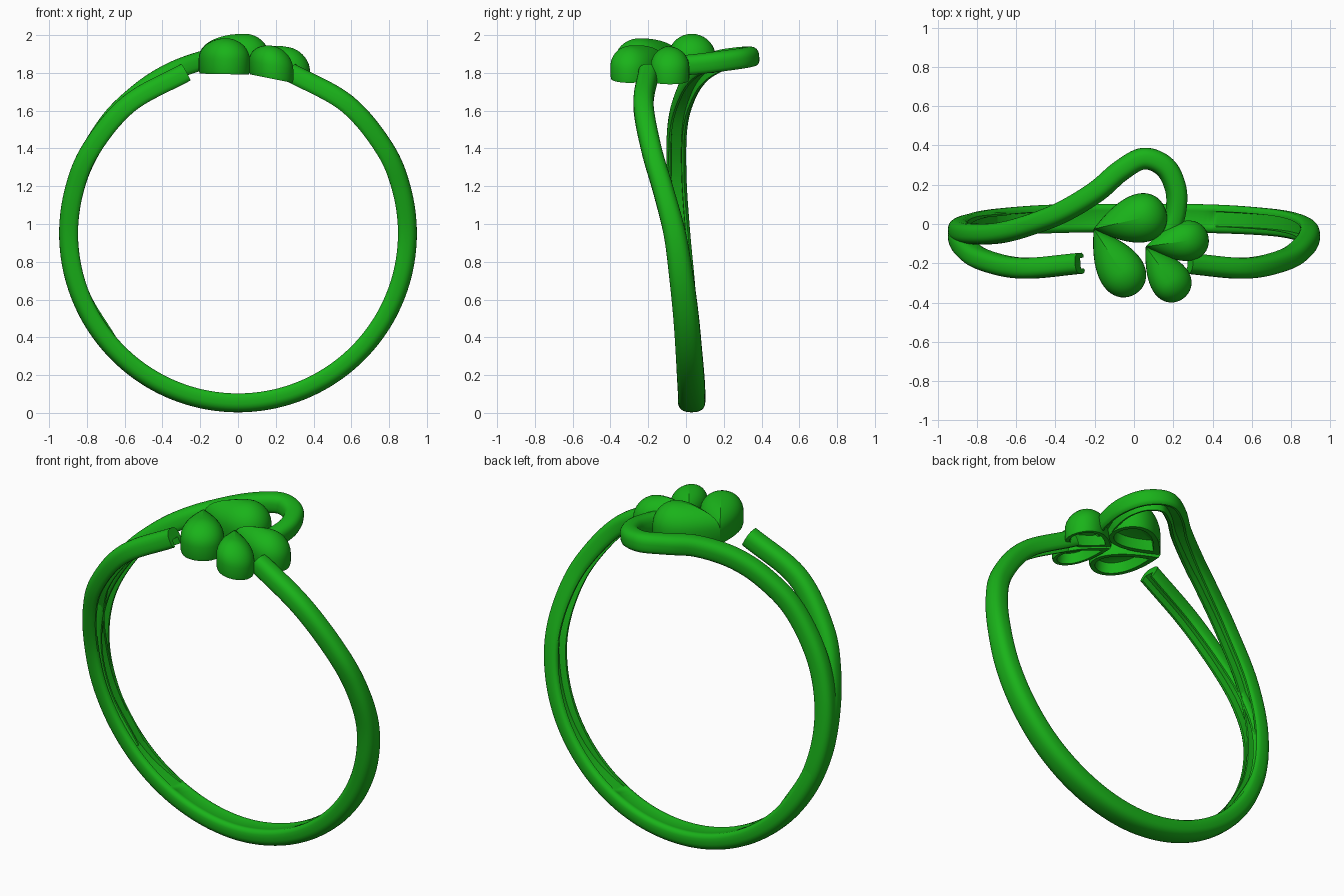
import bpy, bmesh, math
from mathutils import Vector

if "Cube" in bpy.data.objects:
    bpy.data.objects.remove(bpy.data.objects["Cube"])

green = bpy.data.materials.new("green")
green.diffuse_color = (0.01, 0.45, 0.01, 1)
green.use_nodes = True
green.node_tree.nodes["Principled BSDF"].inputs["Base Color"].default_value = green.diffuse_color
CZ, R = 0.95, 0.897          # ring centre height and mid radius


def finish(bm, name):
    bmesh.ops.recalc_face_normals(bm, faces=bm.faces)
    me = bpy.data.meshes.new(name)
    bm.to_mesh(me)
    bm.free()
    ob = bpy.data.objects.new(name, me)
    bpy.context.collection.objects.link(ob)
    me.materials.append(green)
    bpy.ops.object.select_all(action='DESELECT')
    ob.select_set(True)
    bpy.context.view_layer.objects.active = ob
    bpy.ops.object.shade_smooth_by_angle(angle=math.radians(40))
    return ob


def smooth_path(pts, n):
    """Catmull-Rom through tuples (x, y, z, width, groove)."""
    p = [Vector(q) for q in pts]
    p = [2 * p[0] - p[1]] + p + [2 * p[-1] - p[-2]]
    out = []
    for i in range(1, len(p) - 2):
        a, b, c, d = p[i - 1:i + 3]
        for k in range(n):
            t = k / n
            out.append(0.5 * (2 * b + (c - a) * t + (2 * a - 5 * b + 4 * c - d) * t * t
                              + (3 * b - a - 3 * c + d) * t ** 3))
    return out + [p[-2]]


def section(w, g, h=0.1):
    """Domed outside, flat inside with a channel of depth g."""
    pts = []
    for i in range(17):
        a = math.pi * i / 16
        c, s = math.cos(a), abs(math.sin(a))
        pts.append((0.5 * w * math.copysign(abs(c) ** 0.8, c), h * (-0.1 + 0.6 * s ** 0.8)))
    half = [(-0.5, -0.28), (-0.46, -0.42), (-0.38, -0.5), (-0.27, -0.5)]
    pts += [(u * w, v * h) for u, v in half]
    pts += [(-0.25 * w, -0.5 * h + g), (0.25 * w, -0.5 * h + g)]
    pts += [(-u * w, v * h) for u, v in reversed(half)]
    return pts


def sweep(name, ctrl, n=8):
    path = smooth_path(ctrl, n)
    bm = bmesh.new()
    rings = []
    for i, q in enumerate(path):
        pos = Vector(q[:3])
        t = Vector(path[min(i + 1, len(path) - 1)][:3]) - Vector(path[max(i - 1, 0)][:3])
        t.normalize()
        nrm = Vector((pos.x, 0, pos.z - CZ))
        nrm = (nrm - t * nrm.dot(t)).normalized()
        side = t.cross(nrm)
        rings.append([bm.verts.new(pos + side * u + nrm * v)
                      for u, v in section(q[3], max(q[4], 0.001))])
    m = len(rings[0])
    for a, b in zip(rings, rings[1:]):
        for j in range(m):
            bm.faces.new((a[j], a[(j + 1) % m], b[(j + 1) % m], b[j]))
    bm.faces.new(rings[0])
    bm.faces.new(rings[-1])
    return finish(bm, name)


def on_ring(deg, y, w, g, r=R):
    a = math.radians(deg)
    return (r * math.sin(a), y, CZ - r * math.cos(a), w, g)


# Main band: (angle from bottom, y, width, channel depth), mirrored to both sides
half = [(15, .03, .145, 0), (30, .025, .145, .004), (45, .015, .14, .03), (60, 0, .135, .04),
        (75, -.025, .128, .04), (90, -.06, .118, .04), (105, -.12, .11, .04),
        (120, -.182, .107, .04), (140, -.225, .107, .04), (162, -.2, .107, .04)]
band = [on_ring(-d, *k) for d, *k in reversed(half)]
band += [on_ring(0, .03, .145, 0)] + [on_ring(d, *k) for d, *k in half]
sweep("band", band)

# Back strand that leaves the left side and loops behind the flower
loop = [on_ring(-50, .02, .09, .04), on_ring(-70, .0, .1, .04), on_ring(-90, -.03, .105, .04),
        on_ring(-110, -.05, .105, .04), on_ring(-130, -.045, .105, .04, .902),
        on_ring(-145, 0, .105, .04, .912), on_ring(-157, .065, .108, .04, .925),
        on_ring(-168, .165, .11, .04, .935),
        (-.07, .27, 1.885, .11, .04), (.05, .333, 1.89, .11, .04), (.16, .29, 1.88, .11, .04),
        (.215, .18, 1.865, .105, .04), (.215, .06, 1.85, .1, .04), (.18, -.05, 1.84, .1, .04)]
sweep("loop_strand", loop)


def petal(name, tip, end, width, base, wall, dome, slope):
    """Teardrop dome, hollow underneath; slope drops it towards +x."""
    tip, end = Vector(tip), Vector(end)
    axis = (tip - end) / 2
    mid = (tip + end) / 2
    perp = Vector((-axis.y, axis.x)).normalized()
    heart = mid - axis * 0.33
    n = 48
    outline = []
    for i in range(n):
        t = 2 * math.pi * i / n
        outline.append(mid + axis * math.cos(t)
                       + perp * (width / 1.54) * math.sin(t) * math.sin(t / 2))
    bm = bmesh.new()

    def point(p, z):
        return bm.verts.new((p.x, p.y, z - slope * (p.x - 0.1)))

    # rings from cavity roof, down to the rim, up the wall and over the dome
    levels = [(0.35, base + .075), (0.7, base + .06), (0.76, base), (0.96, base), (1, base + .015)]
    for k in range(9):
        a = math.pi / 2 * k / 9
        levels.append((math.cos(a), base + wall + dome * math.sin(a)))
    rings = [[point(heart + (p - heart) * s, z) for p in outline] for s, z in levels]
    for a, b in zip(rings, rings[1:]):
        for j in range(n):
            bm.faces.new((a[j], a[(j + 1) % n], b[(j + 1) % n], b[j]))
    bm.faces.new(rings[0])
    top = point(heart, base + wall + dome)
    for j in range(n):
        bm.faces.new((rings[-1][j], rings[-1][(j + 1) % n], top))
    return finish(bm, name)


# Flower petals: two large, two small and tilted
petal("petal_back", (-.205, -.025), (.165, .06), .25, 1.8, .08, .125, .03)
petal("petal_front", (-.205, -.025), (.01, -.355), .235, 1.79, .08, .11, .02)
petal("petal_right", (.06, -.115), (.38, -.07), .205, 1.795, .07, .105, .2)
petal("petal_front_right", (.06, -.115), (.25, -.38), .205, 1.785, .07, .105, .2)
